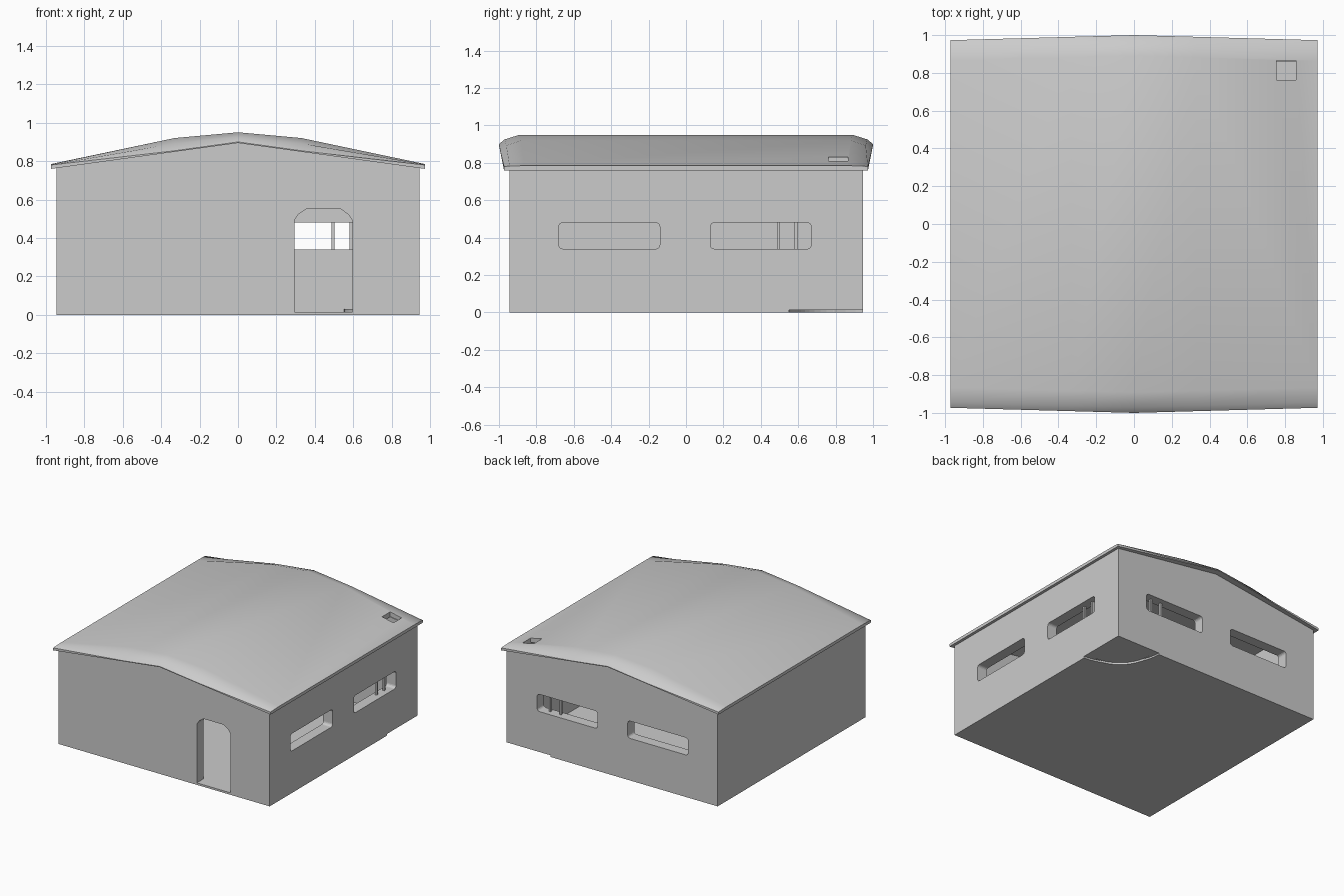
import bpy, bmesh, math
from mathutils import Vector

if "Cube" in bpy.data.objects:
    bpy.data.objects.remove(bpy.data.objects["Cube"])


def finish(name, bm):
    bmesh.ops.recalc_face_normals(bm, faces=bm.faces)
    me = bpy.data.meshes.new(name)
    bm.to_mesh(me)
    bm.free()
    ob = bpy.data.objects.new(name, me)
    bpy.context.collection.objects.link(ob)
    return ob


def prism(name, pts, axis, a, b):
    """Extrude a 2D outline along axis from a to b."""
    def place(p, t):
        return {'x': (t, p[0], p[1]), 'y': (p[0], t, p[1]), 'z': (p[0], p[1], t)}[axis]
    bm = bmesh.new()
    face = bm.faces.new([bm.verts.new(place(p, a)) for p in pts])
    ext = bmesh.ops.extrude_face_region(bm, geom=[face])
    move = Vector(place((0, 0), b - a))
    bmesh.ops.translate(bm, vec=move, verts=[v for v in ext['geom'] if isinstance(v, bmesh.types.BMVert)])
    return finish(name, bm)


def rect(x0, y0, x1, y1):
    return [(x0, y0), (x1, y0), (x1, y1), (x0, y1)]


def rounded(x0, y0, x1, y1, r=0.022, n=4):
    pts = []
    for k, (cx, cy) in enumerate([(x1 - r, y1 - r), (x0 + r, y1 - r), (x0 + r, y0 + r), (x1 - r, y0 + r)]):
        for i in range(n + 1):
            a = math.pi / 2 * (k + i / n)
            pts.append((cx + r * math.cos(a), cy + r * math.sin(a)))
    return pts


def quarter(c, r, n=12):
    """Quarter disc filling the back right corner."""
    arc = [math.pi + math.pi / 2 * i / n for i in range(n + 1)]
    return [(c, c)] + [(c + r * math.cos(a), c + r * math.sin(a)) for a in arc]


def cut(ob, cutter):
    mod = ob.modifiers.new("cut", 'BOOLEAN')
    mod.operation = 'DIFFERENCE'
    mod.solver = 'EXACT'
    mod.object = cutter
    bpy.context.view_layer.objects.active = ob
    bpy.ops.object.modifier_apply(modifier=mod.name)
    bpy.data.objects.remove(cutter, do_unlink=True)


W, IN = 0.945, 0.86     # outer and inner half size of the walls

# gabled walls, hollow inside with a thin floor
walls = prism("walls", [(-W, 0), (W, 0), (W, 0.767), (0, 0.897), (-W, 0.767)], 'y', -W, W)
cut(walls, prism("room_cutter", rect(-IN, -IN, IN, IN), 'z', 0.016, 1.2))

# windows in the right and back walls
for a, b in ((-0.68, -0.14), (0.13, 0.67)):
    cut(walls, prism("window_cutter", rounded(a, 0.34, b, 0.48), 'x', 0.8, 1.0))
    cut(walls, prism("window_cutter", rounded(a, 0.34, b, 0.48), 'y', 0.8, 1.0))

# arched doorway in the front wall
door = [(0.293, 0.0161), (0.595, 0.0161), (0.595, 0.49), (0.575, 0.522), (0.535, 0.55),
        (0.353, 0.55), (0.313, 0.522), (0.293, 0.49)]
cut(walls, prism("door_cutter", door, 'y', -1.0, -0.8))

# stepped corner recess in the underside, closed by a hearth plate
cut(walls, prism("recess_cutter", quarter(0.96, 0.41), 'z', -0.05, 0.0135))
cut(walls, prism("recess_cutter", quarter(0.858, 0.28), 'z', -0.05, 0.05))
prism("hearth_plate", quarter(0.862, 0.31), 'z', 0.016, 0.03)

# upright bars in the two corner windows
for t in (0.495, 0.588):
    prism("window_bar_back", rect(t - 0.008, 0.885, t + 0.008, 0.901), 'z', 0.335, 0.485)
    prism("window_bar_side", rect(0.885, t - 0.008, 0.901, t + 0.008), 'z', 0.335, 0.485)

# low arched roof, rounded down at both gable ends
E = 0.972
xs = [-E, -0.33, 0, 0.33, E]
top = {0: (0.95, 0.92, 0.785), 1: (0.925, 0.892, 0.783), 2: (0.9, 0.854, 0.78)}
rows = [(2, -1.0), (1, -0.97), (0, -0.89), (0, 0.89), (1, 0.97), (2, 1.0)]
bm = bmesh.new()
grid_top, grid_low = [], []
for kind, y in rows:
    up, low = [], []
    for i, x in enumerate(xs):
        yy = y * (1 - 0.027 * abs(x) / E)
        up.append(bm.verts.new((x, yy, top[kind][abs(i - 2)])))
        low.append(bm.verts.new((x, yy, 0.894 - 0.134 * abs(x) / E)))
    grid_top.append(up)
    grid_low.append(low)
for g in (grid_top, grid_low):
    for j in range(len(rows) - 1):
        for i in range(len(xs) - 1):
            bm.faces.new((g[j][i], g[j][i + 1], g[j + 1][i + 1], g[j + 1][i]))


def outline(g):
    return g[0] + [r[-1] for r in g[1:-1]] + g[-1][::-1] + [r[0] for r in g[-2:0:-1]]


ot, ol = outline(grid_top), outline(grid_low)
for k in range(len(ot)):
    n = (k + 1) % len(ot)
    bm.faces.new((ot[k], ot[n], ol[n], ol[k]))
roof = finish("roof", bm)

# square smoke hole above the hearth
cut(roof, prism("smoke_hole_cutter", rect(0.755, 0.762, 0.857, 0.866), 'z', 0.5, 1.2))
bpy.ops.object.select_all(action='DESELECT')
roof.select_set(True)
bpy.context.view_layer.objects.active = roof
bpy.ops.object.shade_smooth_by_angle(angle=math.radians(35))
